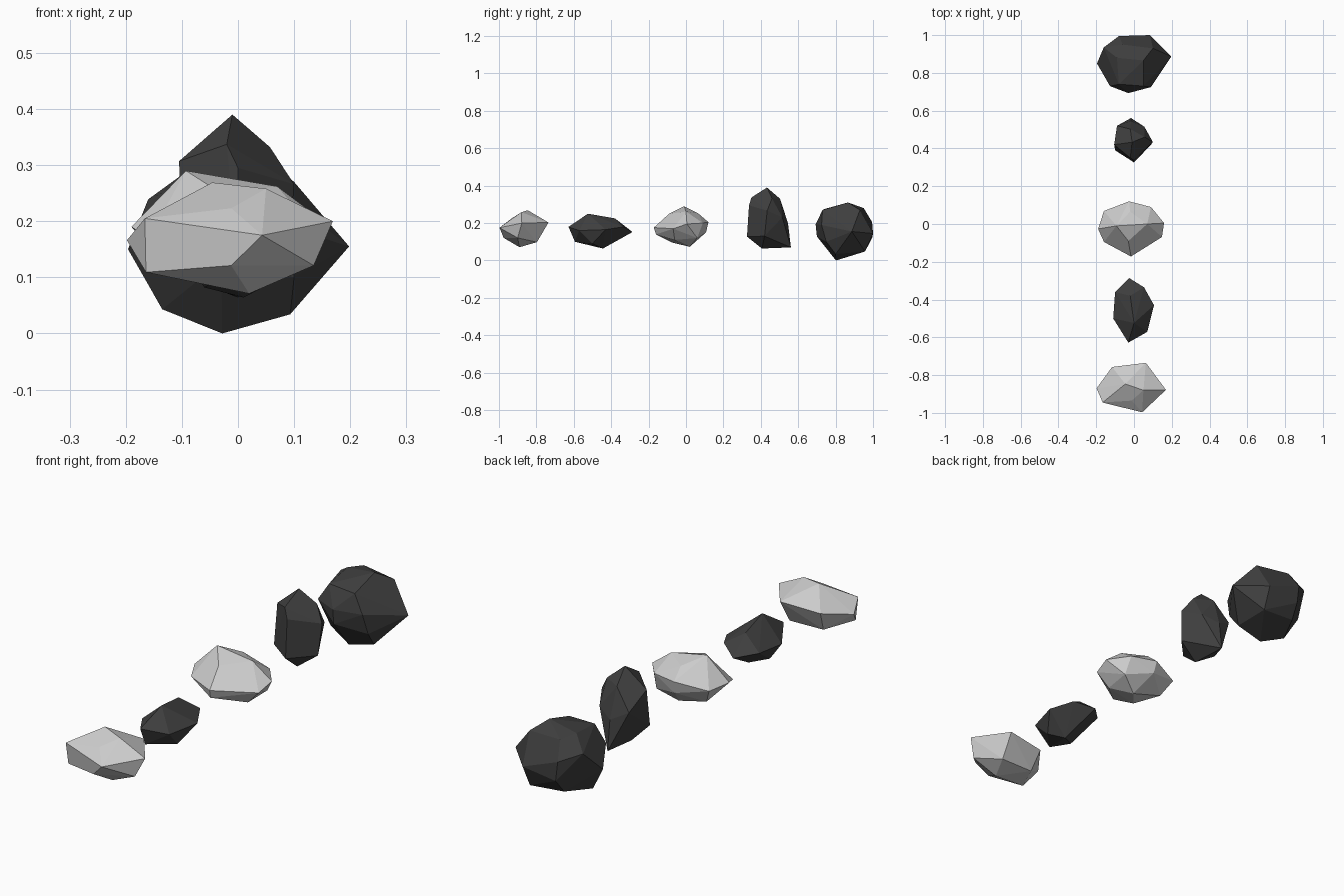
import bpy, bmesh
from math import radians

dark = bpy.data.materials.new("dark_stone")
dark.diffuse_color = (0.05, 0.05, 0.05, 1)


def rock(name, centre_y, crown, waist, base, material=None):
    """Faceted boulder: convex skin over crown, waist and base corners (y relative to centre)."""
    bm = bmesh.new()
    for x, y, z in crown + waist + base:
        bm.verts.new((x, y + centre_y, z))
    hull = bmesh.ops.convex_hull(bm, input=bm.verts[:])
    loose = {g for g in hull["geom_interior"] + hull["geom_unused"]
             if isinstance(g, bmesh.types.BMVert)}
    bmesh.ops.delete(bm, geom=list(loose), context='VERTS')
    bmesh.ops.dissolve_limit(bm, angle_limit=radians(4), verts=bm.verts[:], edges=bm.edges[:])
    bmesh.ops.recalc_face_normals(bm, faces=bm.faces[:])
    mesh = bpy.data.meshes.new(name)
    bm.to_mesh(mesh)
    bm.free()
    if material:
        mesh.materials.append(material)
    obj = bpy.data.objects.new(name, mesh)
    bpy.context.collection.objects.link(obj)


# Pale rock at the front
rock("front_pale_rock", -0.87,
     [(-.046, .023, .269), (.05, -.01, .258), (-.012, -.065, .223)],
     [(-.198, 0, .166), (-.166, -.075, .205), (-.116, .113, .19), (.063, .135, .203),
      (.169, -.008, .2), (.043, -.127, .175)],
     [(-.164, -.06, .109), (.135, -.03, .121), (-.012, -.105, .121), (.02, -.02, .071),
      (-.1, .07, .1), (.06, .073, .098)])

# Small dark rock, long along y
rock("small_dark_rock", -0.45,
     [(0, -.074, .25), (-.02, .07, .225)],
     [(-.026, .164, .152), (.053, .115, .18), (.106, .02, .165), (.07, -.121, .16),
      (-.03, -.178, .18), (-.11, -.05, .155), (-.1, .09, .165)],
     [(-.03, -.144, .1), (.01, .006, .064), (-.06, -.04, .082), (.06, -.05, .09)],
     dark)

# Pale rock in the middle
rock("middle_pale_rock", 0,
     [(-.093, -.01, .29), (.07, .0, .262), (-.03, -.09, .25), (-.02, .065, .252)],
     [(-.026, .12, .205), (.09, .09, .2), (.159, .005, .195), (.148, -.069, .17),
      (-.016, -.172, .176), (-.159, -.095, .17), (-.19, -.026, .19), (-.159, .069, .18)],
     [(-.02, .107, .15), (.02, .02, .073), (-.06, -.075, .096), (.09, -.06, .11),
      (-.02, -.16, .139), (-.12, .03, .11), (.1, .06, .12)])

# Tall dark rock with a pointed top
rock("tall_dark_rock", 0.43,
     [(-.01, .003, .39), (.057, .03, .332), (-.02, .073, .33), (-.02, -.08, .337)],
     [(.1, .004, .266), (-.105, -.01, .307), (0, -.093, .295), (-.09, .09, .24),
      (.055, .085, .23), (-.016, .115, .2)],
     [(-.016, .131, .07), (0, -.024, .064), (0, -.104, .128), (.09, -.01, .13),
      (-.1, -.04, .14), (-.06, .03, .09)],
     dark)

# Large dark boulder at the back
rock("back_dark_boulder", 0.85,
     [(-.09, .03, .29), (.05, .016, .31), (.05, -.12, .27), (-.08, -.11, .275),
      (.1, .08, .27), (-.06, .1, .28)],
     [(-.08, .145, .205), (.085, .15, .144), (-.07, .145, .12), (.198, .037, .155),
      (.09, -.125, .19), (-.03, -.157, .193), (-.127, -.12, .2), (-.196, 0, .15),
      (-.16, .085, .239)],
     [(-.03, -.15, .128), (-.028, -.048, 0), (.093, -.05, .034), (.08, .107, .048),
      (-.135, -.02, .043), (-.08, .1, .06), (.1, -.1, .1)],
     dark)
